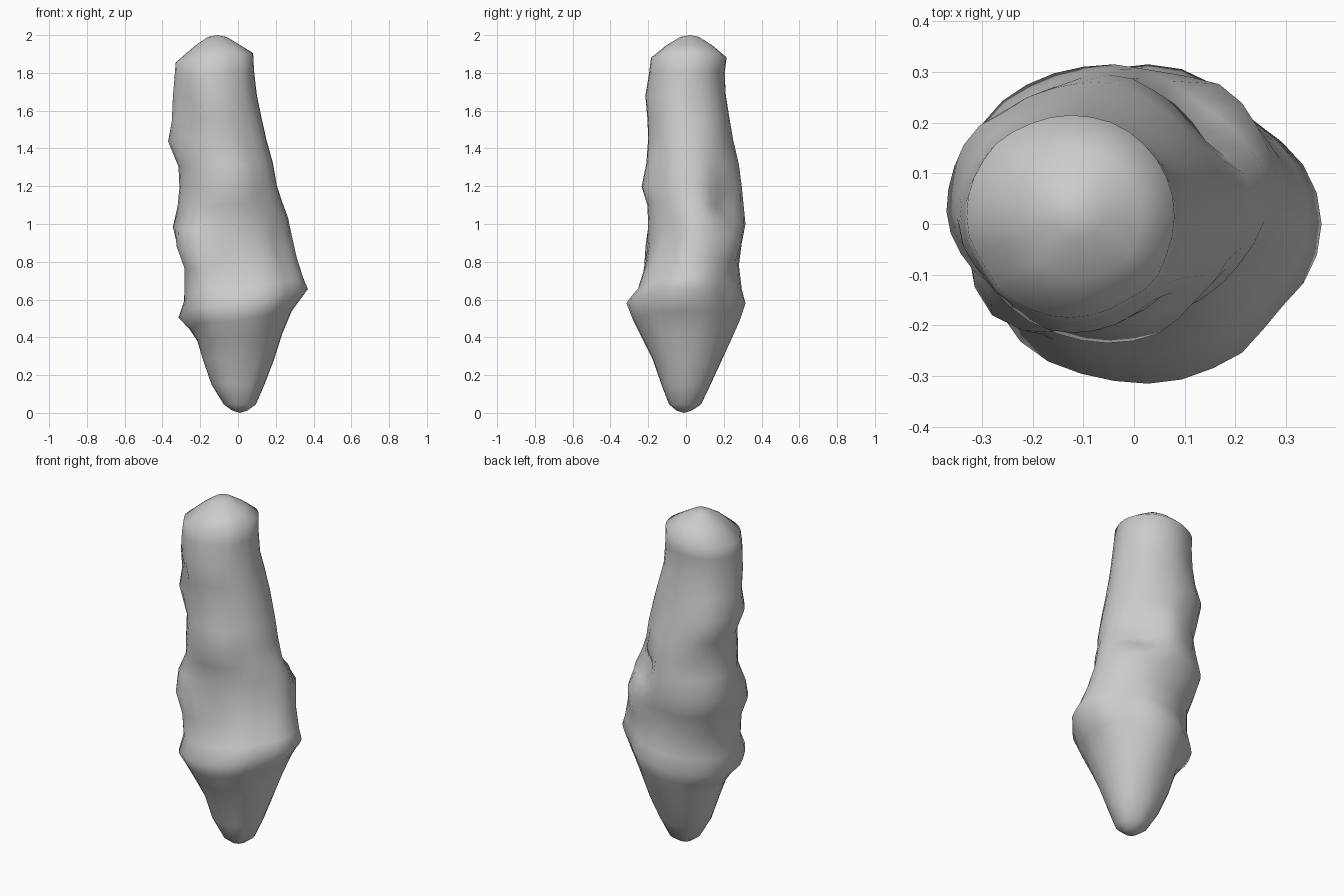
import bpy, bmesh
from math import cos, sin, tau, pi, exp
from mathutils import Vector, noise

SIDES = 32

# Cross-sections: height, side-to-side tilt, x min, x max, y min, y max
RINGS = [
    (0.012, 0.00, -0.03, 0.05, -0.05, 0.03),
    (0.045, 0.00, -0.075, 0.095, -0.09, 0.08),
    (0.15, 0.00, -0.14, 0.14, -0.13, 0.13),
    (0.28, 0.00, -0.185, 0.19, -0.175, 0.19),
    (0.40, 0.02, -0.215, 0.235, -0.235, 0.245),
    (0.49, 0.05, -0.255, 0.285, -0.28, 0.285),
    (0.58, 0.075, -0.315, 0.37, -0.315, 0.315),
    (0.655, 0.06, -0.285, 0.345, -0.255, 0.295),
    (0.78, 0.03, -0.28, 0.31, -0.215, 0.28),
    (0.90, 0.03, -0.315, 0.285, -0.20, 0.295),
    (1.00, 0.03, -0.345, 0.265, -0.20, 0.315),
    (1.10, 0.01, -0.32, 0.235, -0.205, 0.305),
    (1.20, 0.00, -0.31, 0.205, -0.235, 0.295),
    (1.32, 0.00, -0.315, 0.185, -0.21, 0.28),
    (1.45, 0.00, -0.37, 0.15, -0.20, 0.25),
    (1.56, 0.00, -0.35, 0.125, -0.205, 0.23),
    (1.68, 0.00, -0.345, 0.10, -0.215, 0.21),
    (1.80, 0.01, -0.335, 0.085, -0.195, 0.205),
    (1.88, 0.025, -0.33, 0.08, -0.185, 0.215),
    (1.945, 0.00, -0.225, 0.015, -0.105, 0.14),
    (1.99, 0.00, -0.16, -0.06, -0.03, 0.07),
]

# Swellings and hollows on the diagonals: quadrant, height, spread, amount
BUMPS = [
    (2, 0.90, 0.10, 0.075), (2, 0.73, 0.09, 0.055), (2, 1.55, 0.22, -0.028),
    (0, 0.89, 0.06, 0.025), (0, 1.08, 0.08, -0.08), (0, 1.30, 0.13, -0.028),
    (0, 0.60, 0.09, -0.032), (3, 0.88, 0.09, -0.03), (3, 0.60, 0.08, -0.022),
    (1, 1.35, 0.10, 0.018), (1, 0.55, 0.08, -0.012),
]


def swelling(a, z):
    quad = int(a / (pi / 2) + 1e-6) % 4
    lobe = sin(2 * a) ** 2
    return sum(amt * lobe * exp(-((z - h) / w) ** 2) for q, h, w, amt in BUMPS if q == quad)


bm = bmesh.new()
loops = []
for z, tilt, x0, x1, y0, y1 in RINGS:
    cx, cy, rx, ry = (x0 + x1) / 2, (y0 + y1) / 2, (x1 - x0) / 2, (y1 - y0) / 2
    loop = []
    for i in range(SIDES):
        a = tau * i / SIDES
        c, s = cos(a), sin(a)
        # gentle lumps, kept away from the measured silhouette directions
        lump = 1 + 0.07 * sin(2 * a) ** 2 * noise.noise(Vector((2 * c, 2 * s, 5 * z)))
        wave = 0.025 * noise.noise(Vector((1.5 * c + 7, 1.5 * s, 3 * z))) if 0.7 < z < 1.8 else 0
        b = swelling(a, z)
        # the shelf rides up slightly towards the front-left
        rise = 0.025 * sin(2 * a) ** 2 if 0.45 < z < 0.7 and c < 0 and s < 0 else 0
        loop.append(bm.verts.new((cx + (rx * lump + b) * c, cy + (ry * lump + b) * s,
                                  z + tilt * c + wave + rise)))
    loops.append(loop)

# Skin between the cross-sections
for lo, hi in zip(loops, loops[1:]):
    for i in range(SIDES):
        j = (i + 1) % SIDES
        bm.faces.new((lo[i], lo[j], hi[j], hi[i]))

# Rounded tips
bottom = bm.verts.new((0.01, -0.01, 0))
top = bm.verts.new((-0.11, 0.02, 2.0))
for i in range(SIDES):
    j = (i + 1) % SIDES
    bm.faces.new((bottom, loops[0][j], loops[0][i]))
    bm.faces.new((top, loops[-1][i], loops[-1][j]))

bmesh.ops.recalc_face_normals(bm, faces=bm.faces)
for f in bm.faces:
    f.smooth = True
mesh = bpy.data.meshes.new("rock_spike")
bm.to_mesh(mesh)
bm.free()
bpy.context.collection.objects.link(bpy.data.objects.new("rock_spike", mesh))
